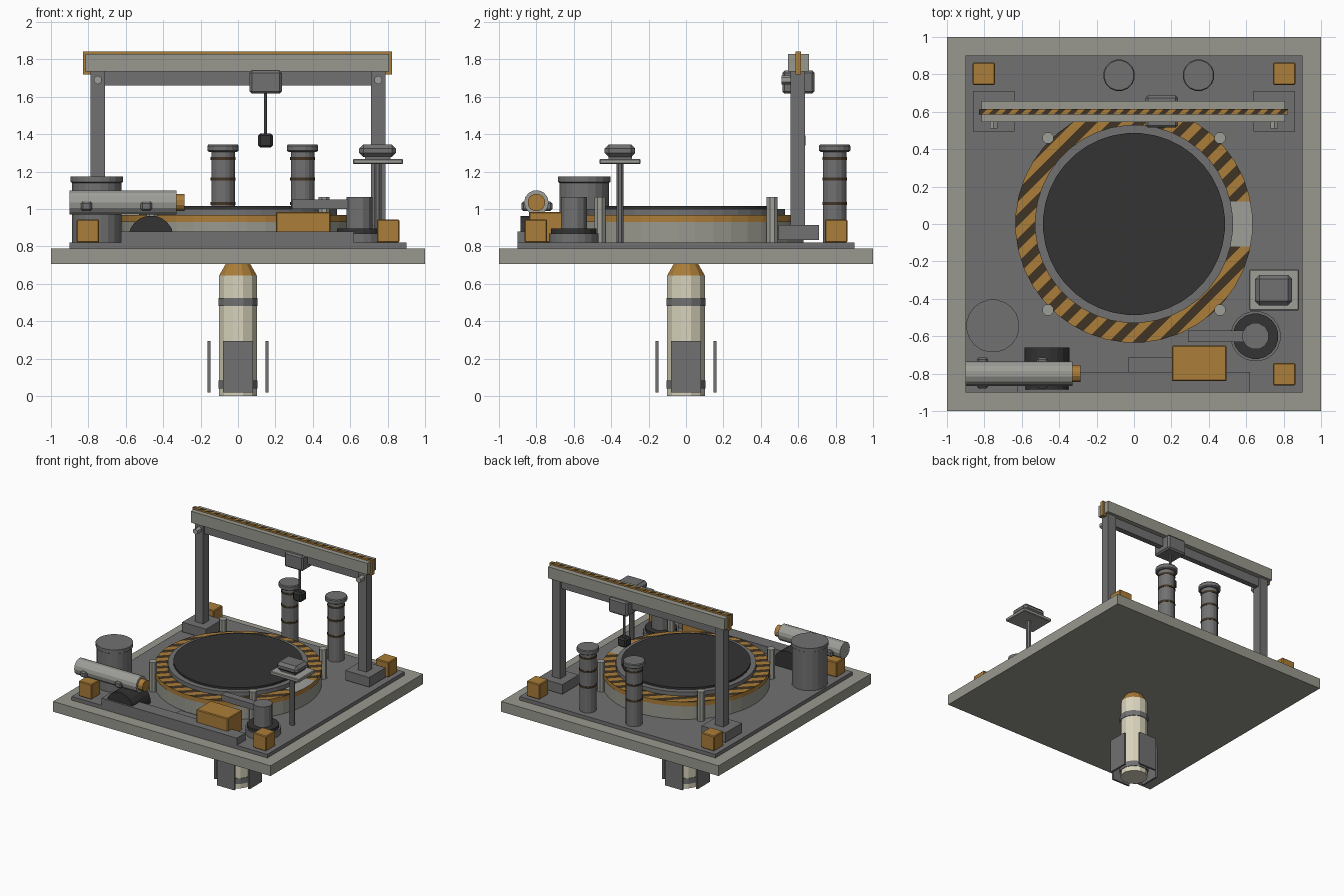
import bpy, bmesh, math
from mathutils import Vector, Matrix

if "Cube" in bpy.data.objects:
    bpy.data.objects.remove(bpy.data.objects["Cube"])


def srgb(r, g, b):
    lin = [c / 12.92 if c <= 0.04045 else ((c + 0.055) / 1.055) ** 2.4 for c in (r, g, b)]
    return (*lin, 1.0)


def material(name, *rgb):
    m = bpy.data.materials.new(name)
    m.diffuse_color = srgb(*rgb)
    m.use_nodes = True
    m.node_tree.nodes["Principled BSDF"].inputs["Base Color"].default_value = m.diffuse_color
    return m


CONCRETE = material("concrete", 0.60, 0.60, 0.56)
STEEL = material("steel_grey", 0.445, 0.445, 0.445)
PALE = material("pale_steel", 0.62, 0.62, 0.60)
DARK = material("dark_rubber", 0.20, 0.20, 0.20)
OCHRE = material("ochre", 0.67, 0.49, 0.22)
BROWN = material("stripe_brown", 0.25, 0.20, 0.14)
CREAM = material("cream", 0.85, 0.83, 0.74)


def finish(name, bm, *mats):
    bmesh.ops.recalc_face_normals(bm, faces=bm.faces)
    me = bpy.data.meshes.new(name)
    bm.to_mesh(me)
    bm.free()
    for m in mats:
        me.materials.append(m)
    ob = bpy.data.objects.new(name, me)
    bpy.context.collection.objects.link(ob)
    return ob


def box_bm(x, y, z):
    bm = bmesh.new()
    size = Vector((x[1] - x[0], y[1] - y[0], z[1] - z[0]))
    mid = Vector((x[0] + x[1], y[0] + y[1], z[0] + z[1])) / 2
    bmesh.ops.create_cube(bm, size=1, matrix=Matrix.Translation(mid) @ Matrix.Diagonal((*size, 1)))
    return bm


def box(name, x, y, z, mat, bevel=0.0):
    bm = box_bm(x, y, z)
    if bevel:
        bmesh.ops.bevel(bm, geom=bm.edges[:], offset=bevel, segments=1, affect='EDGES')
    return finish(name, bm, mat)


def lathe_bm(profile, segs, closed=False):
    """Revolve (radius, z) points about z; a closed profile makes a ring."""
    bm = bmesh.new()
    rings = [[bm.verts.new((r * math.cos(a), r * math.sin(a), z))
              for a in (2 * math.pi * (i + 0.5) / segs for i in range(segs))] for r, z in profile]
    pairs = list(zip(rings, rings[1:]))
    if closed:
        pairs.append((rings[-1], rings[0]))
    for lo, hi in pairs:
        for i in range(segs):
            j = (i + 1) % segs
            bm.faces.new((lo[i], lo[j], hi[j], hi[i]))
    if not closed:
        bm.faces.new(rings[0])
        bm.faces.new(rings[-1])
    return bm


def lathe(name, at, profile, segs, mat, axis='Z'):
    bm = lathe_bm(profile, segs)
    turn = {'Z': Matrix(), 'X': Matrix.Rotation(math.pi / 2, 4, 'Y'),
            'Y': Matrix.Rotation(-math.pi / 2, 4, 'X')}[axis]
    bm.transform(Matrix.Translation(at) @ turn)
    return finish(name, bm, mat)


def tube(name, at, r, a, b, segs, mat, axis='Z'):
    return lathe(name, at, [(r, a), (r, b)], segs, mat, axis)


def paint_stripes(bm, normal, half, start, end, phase):
    """Cut faces across the stripe direction and paint alternate top bands."""
    n = Vector(normal)
    count = int((end - start) / half) + 2
    first = phase - math.ceil((phase - start) / half) * half
    for i in range(count):
        bmesh.ops.bisect_plane(bm, geom=bm.verts[:] + bm.edges[:] + bm.faces[:],
                               plane_co=n * ((first + i * half) / n.length_squared), plane_no=n)
    bmesh.ops.recalc_face_normals(bm, faces=bm.faces)
    for f in bm.faces:
        band = math.floor((f.calc_center_median().dot(n) - phase) / half)
        if f.normal.z > 0.7 and band % 2:
            f.material_index = 1


# Ground slab and deck
box("ground_slab", (-1, 1), (-1, 1), (0.705, 0.79), CONCRETE)
box("deck_plate", (-0.9, 0.9), (-0.9, 0.9), (0.79, 0.82), STEEL)

# Silo: collar, striped rim, inner ring and lid
tube("silo_collar", (0, 0, 0), 0.63, 0.82, 0.93, 40, CONCRETE)
rim = lathe_bm([(0.52, 0.93), (0.635, 0.93), (0.635, 0.967), (0.52, 0.967)], 40, closed=True)
paint_stripes(rim, (1, -1, 0), 0.065, -0.9, 0.9, 0.82)
for y in (-0.12, 0.12):
    bmesh.ops.bisect_plane(rim, geom=rim.verts[:] + rim.edges[:] + rim.faces[:],
                           plane_co=(0, y, 0), plane_no=(0, 1, 0))
for f in rim.faces:
    c = f.calc_center_median()
    if c.x > 0 and abs(c.y) < 0.12 and f.normal.z > 0.7:
        f.material_index = 2
finish("striped_rim", rim, OCHRE, BROWN, PALE)
tube("silo_inner_ring", (0, 0, 0), 0.53, 0.93, 1.0, 40, STEEL)
tube("silo_lid", (0, 0, 0), 0.487, 1.0, 1.016, 40, DARK)
for sx in (-1, 1):
    for sy in (-1, 1):
        tube("rim_bollard", (0.46 * sx, 0.46 * sy, 0), 0.031, 0.82, 1.065, 8, PALE)
        box("corner_crate", (0.803 * sx - 0.06, 0.803 * sx + 0.06),
            (0.803 * sy - 0.06, 0.803 * sy + 0.06), (0.82, 0.945), OCHRE, 0.006)

# Gantry crane
for s in (-1, 1):
    x = 0.75 * s
    box("gantry_foot", (x - 0.11, x + 0.11), (0.495, 0.71), (0.835, 0.915), STEEL)
    box("gantry_post", (x - 0.038, x + 0.038), (0.56, 0.635), (0.9, 1.74), STEEL)
    tube("post_lamp", (x, 0.535, 1.69), 0.024, -0.025, 0.025, 6, PALE, 'Y')
box("gantry_beam", (-0.815, 0.808), (0.545, 0.658), (1.735, 1.83), CONCRETE)
box("gantry_lower_chord", (-0.72, 0.72), (0.575, 0.62), (1.66, 1.735), STEEL)
strip = box_bm((-0.828, 0.823), (0.585, 0.615), (1.72, 1.843))
paint_stripes(strip, (1, -1, 0), 0.035, -1.45, 0.25, 0)
finish("beam_hazard_strip", strip, OCHRE, BROWN)
box("hoist_trolley", (0.062, 0.234), (0.515, 0.687), (1.617, 1.74), STEEL, 0.012)
tube("hoist_cable", (0.147, 0.6, 0), 0.01, 1.39, 1.63, 8, STEEL)
box("hoist_hook", (0.106, 0.188), (0.56, 0.64), (1.328, 1.405), DARK, 0.013)

# Rear exhaust stacks
for x in (-0.08, 0.345):
    tube("stack_body", (x, 0.795, 0), 0.064, 0.82, 1.32, 16, STEEL)
    lathe("stack_cap", (x, 0.795, 0), [(0.075, 1.305), (0.085, 1.312), (0.085, 1.338), (0.08, 1.345)],
          16, STEEL)
    for z in (1.03, 1.16, 1.27):
        tube("stack_band", (x, 0.795, 0), 0.067, z - 0.008, z + 0.008, 16, BROWN)

# Upright fuel tank
lathe("fuel_tank", (-0.755, -0.545, 0), [(0.134, 0.82), (0.134, 1.14), (0.142, 1.145), (0.142, 1.175)],
      20, STEEL)

# Horizontal gas cylinder with straps and valve
tube("gas_cylinder", (0, -0.8, 1.035), 0.066, -0.9, -0.33, 14, PALE, 'X')
tube("gas_valve", (0, -0.8, 1.035), 0.047, -0.34, -0.285, 12, OCHRE, 'X')
for x in (-0.81, -0.49):
    box("cylinder_strap", (x - 0.03, x + 0.03), (-0.88, -0.715), (0.99, 1.04), STEEL, 0.01)

# Cable reel and service trench cover
tube("cable_reel", (-0.465, 0, 0.843), 0.122, -0.885, -0.66, 20, DARK, 'Y')
box("trench_cover", (-0.625, 0.62), (-0.9, -0.79), (0.82, 0.88), STEEL)
box("side_duct", (-0.03, 0.21), (-0.79, -0.71), (0.82, 0.865), STEEL)
box("control_box", (0.203, 0.495), (-0.84, -0.65), (0.82, 0.985), OCHRE, 0.006)

# Swivelling arm unit
at = (0.65, -0.6, 0)
tube("arm_base", at, 0.135, 0.82, 0.87, 20, STEEL)
tube("arm_turntable", at, 0.122, 0.87, 0.895, 20, DARK)
tube("arm_pivot", at, 0.072, 0.895, 1.065, 12, STEEL)
box("arm_boom", (0.29, 0.62), (-0.632, -0.57), (1.0, 1.05), STEEL)

# Sensor mast
tube("mast_pole", (0.747, -0.353, 0), 0.021, 0.82, 1.25, 8, STEEL)
box("mast_tray", (0.615, 0.882), (-0.462, -0.243), (1.24, 1.268), PALE, 0.005)
box("sensor_neck", (0.68, 0.815), (-0.415, -0.29), (1.26, 1.295), STEEL)
box("sensor_head", (0.648, 0.845), (-0.435, -0.272), (1.278, 1.345), STEEL, 0.022)

# Rocket beneath the slab
tube("rocket_body", (0, 0, 0), 0.104, 0, 0.645, 12, CREAM)
lathe("rocket_nose", (0, 0, 0), [(0.104, 0.645), (0.068, 0.706)], 12, OCHRE)
for z in (0.062, 0.503):
    tube("rocket_band", (0, 0, 0), 0.109, z - 0.022, z + 0.022, 12, STEEL)
for s in (-1, 1):
    lo, hi = sorted((0.147 * s, 0.163 * s))
    box("rocket_fin", (lo, hi), (-0.08, 0.08), (0.02, 0.295), STEEL)
    box("rocket_fin", (-0.08, 0.08), (lo, hi), (0.02, 0.295), STEEL)
